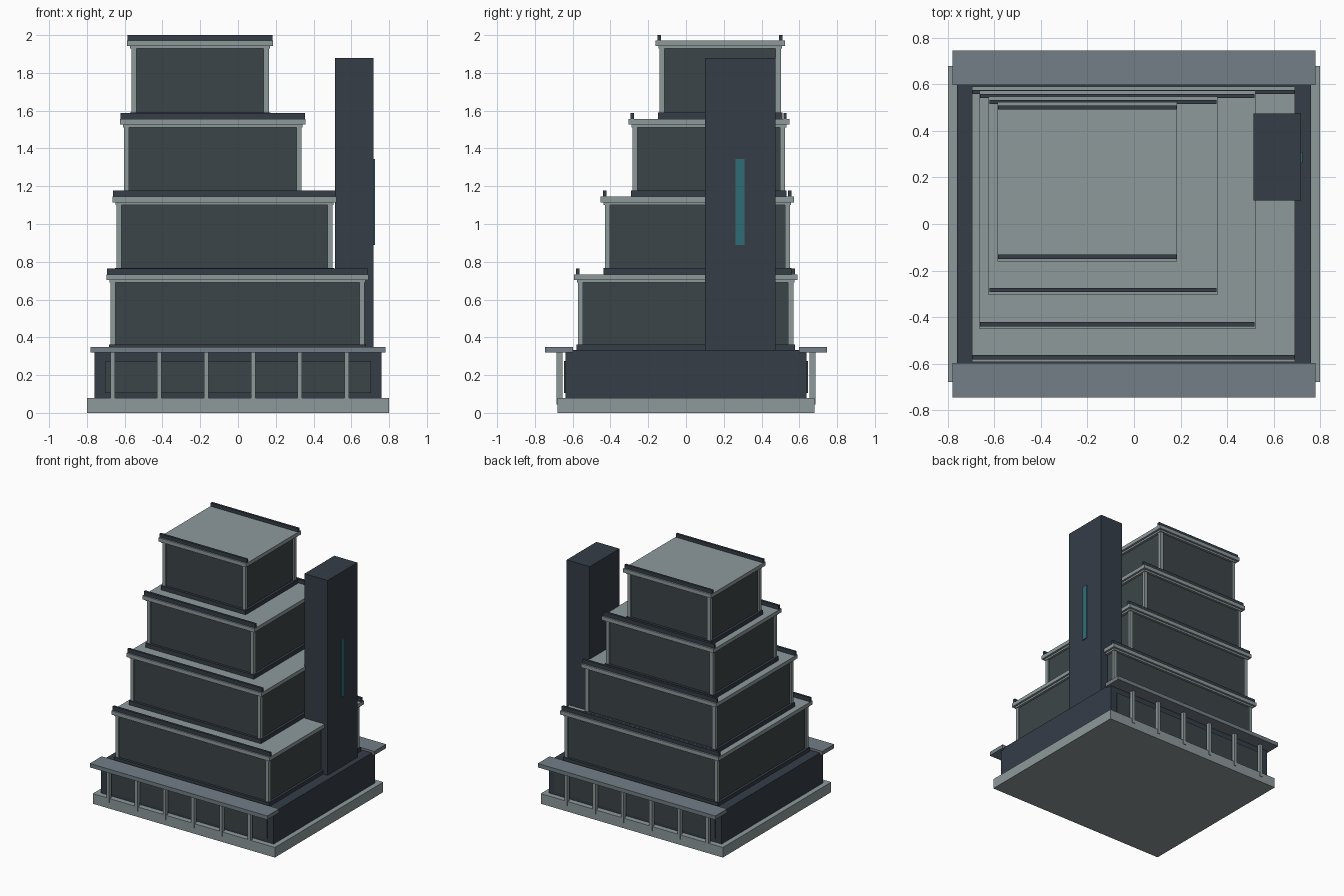
import bpy, bmesh
from mathutils import Matrix, Vector

if "Cube" in bpy.data.objects:
    bpy.data.objects.remove(bpy.data.objects["Cube"])


def material(name, rgb):
    m = bpy.data.materials.new(name)
    m.diffuse_color = (*rgb, 1)
    m.use_nodes = True
    m.node_tree.nodes["Principled BSDF"].inputs["Base Color"].default_value = m.diffuse_color
    return m


CONCRETE = material("concrete", (0.27, 0.32, 0.33))
GLASS = material("dark_glass", (0.045, 0.06, 0.065))
SLATE = material("slate", (0.035, 0.047, 0.064))
CANOPY = material("canopy_grey", (0.17, 0.21, 0.24))
TEAL = material("teal_glass", (0.03, 0.15, 0.18))


def boxes(name, mat, *bounds):
    """One object from boxes given as (x0, x1, y0, y1, z0, z1)."""
    bm = bmesh.new()
    for x0, x1, y0, y1, z0, z1 in bounds:
        c = Vector((x0 + x1, y0 + y1, z0 + z1)) / 2
        bmesh.ops.create_cube(bm, size=1, matrix=Matrix.Translation(c)
                              @ Matrix.Diagonal((x1 - x0, y1 - y0, z1 - z0, 1)))
    mesh = bpy.data.meshes.new(name)
    bm.to_mesh(mesh)
    bm.free()
    mesh.materials.append(mat)
    ob = bpy.data.objects.new(name, mesh)
    bpy.context.collection.objects.link(ob)


def front_back(x0, x1, y0, y1, z0, z1):
    """A box and its mirror image across y = 0."""
    return [(x0, x1, y0, y1, z0, z1), (x0, x1, -y1, -y0, z0, z1)]


# Podium
boxes("plinth", CONCRETE, (-0.80, 0.80, -0.68, 0.68, 0, 0.08))
boxes("podium", SLATE, (-0.76, 0.76, -0.637, 0.637, 0.08, 0.333))
boxes("podium_windows", GLASS, *front_back(-0.705, 0.705, -0.645, -0.60, 0.105, 0.275))
boxes("canopies", CANOPY, *front_back(-0.78, 0.78, -0.746, -0.597, 0.319, 0.35))
columns = []
for i in range(6):
    x = -0.664 + i * 0.248
    columns += front_back(x - 0.012, x + 0.012, -0.685, -0.655, 0.045, 0.32)
boxes("podium_columns", CONCRETE, *columns)

# Stepped tiers: post extents (x0, x1, y0, y1), base height, roof top height
tiers = [
    (-0.675, 0.67, -0.572, 0.568, 0.33, 0.733),
    (-0.643, 0.50, -0.430, 0.551, 0.733, 1.145),
    (-0.603, 0.336, -0.283, 0.525, 1.145, 1.556),
    (-0.565, 0.163, -0.140, 0.502, 1.556, 1.972),
]
for n, (x0, x1, y0, y1, z0, z1) in enumerate(tiers, 1):
    def ring(d, za, zb):
        return (x0 - d, x1 + d, y0 - d, y1 + d, za, zb)

    boxes(f"tier_{n}_glazing", GLASS, ring(-0.012, z0, z1 - 0.03))
    boxes(f"tier_{n}_base_band", SLATE, ring(0.008, z0, z0 + 0.033))
    w = 0.027
    boxes(f"tier_{n}_corner_posts", CONCRETE,
          *[(xa, xa + w, ya, ya + w, z0 + 0.02, z1 - 0.03)
            for xa in (x0, x1 - w) for ya in (y0, y1 - w)])
    boxes(f"tier_{n}_soffit", CONCRETE, ring(0.006, z1 - 0.044, z1 - 0.029))
    boxes(f"tier_{n}_roof_slab", CONCRETE, ring(0.022, z1 - 0.03, z1))
    boxes(f"tier_{n}_parapets", SLATE,
          *[(x0 - 0.019, x1 + 0.019, ya, ya + 0.018, z1, min(z1 + 0.032, 2.0))
            for ya in (y0 - 0.010, y1 - 0.010)])

# Service tower
boxes("service_tower", SLATE, (0.514, 0.717, 0.10, 0.474, 0.32, 1.88))
boxes("tower_window", TEAL, (0.70, 0.724, 0.263, 0.31, 0.89, 1.345))
